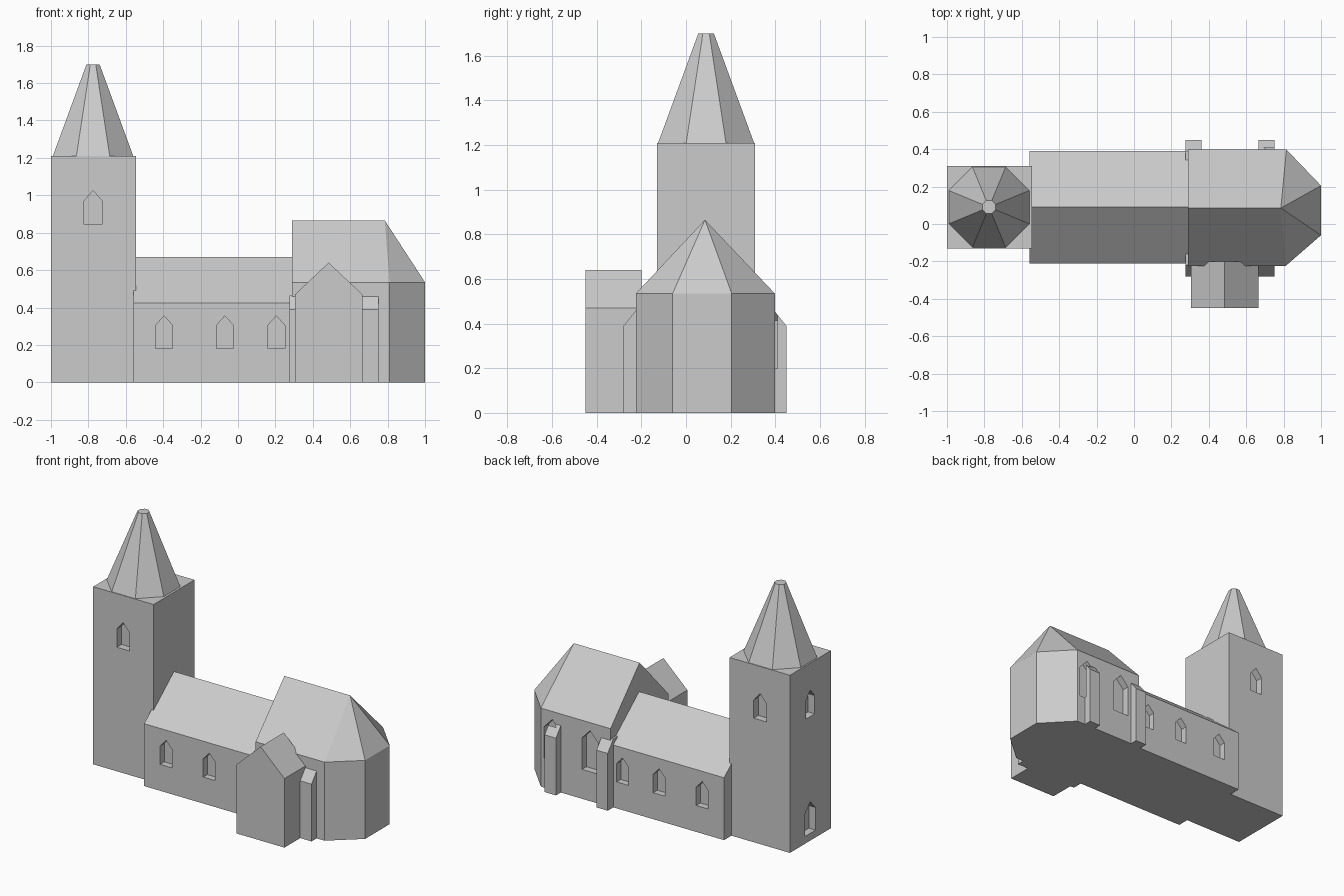
import bpy, bmesh, math
from mathutils import Vector, Matrix

if "Cube" in bpy.data.objects:
    bpy.data.objects.remove(bpy.data.objects["Cube"])

stone = bpy.data.materials.new("pale grey stone")
stone.diffuse_color = (0.6, 0.6, 0.6, 1)
stone.use_nodes = True
stone.node_tree.nodes["Principled BSDF"].inputs["Base Color"].default_value = stone.diffuse_color


def finish(name, bm):
    bmesh.ops.recalc_face_normals(bm, faces=bm.faces)
    me = bpy.data.meshes.new(name)
    bm.to_mesh(me)
    bm.free()
    me.materials.append(stone)
    ob = bpy.data.objects.new(name, me)
    bpy.context.collection.objects.link(ob)
    return ob


def prism(name, profile, axis, a, b):
    """Extrude a 2D profile along an axis: x takes (y, z), y takes (x, z), z takes (x, y)."""
    place = {"x": lambda u, v, t: (t, u, v),
             "y": lambda u, v, t: (u, t, v),
             "z": lambda u, v, t: (u, v, t)}[axis]
    bm = bmesh.new()
    base = bm.faces.new([bm.verts.new(place(u, v, a)) for u, v in profile])
    ext = bmesh.ops.extrude_face_region(bm, geom=[base])
    top = [g for g in ext["geom"] if isinstance(g, bmesh.types.BMVert)]
    bmesh.ops.translate(bm, verts=top, vec=Vector(place(0, 0, b - a)))
    return finish(name, bm)


def gable(u0, u1, z0, eave, ridge):
    return [(u0, z0), (u1, z0), (u1, eave), ((u0 + u1) / 2, ridge), (u0, eave)]


def window(c, w, z0, spring, tip, axis, a, b):
    """Pointed window cutter."""
    return prism("window_cutter", gable(c - w / 2, c + w / 2, z0, spring, tip), axis, a, b)


def cut(ob, cutters):
    for c in cutters:
        m = ob.modifiers.new("window", "BOOLEAN")
        m.operation, m.solver, m.object = "DIFFERENCE", "EXACT", c
    bpy.context.view_layer.update()
    dg = bpy.context.evaluated_depsgraph_get()
    me = bpy.data.meshes.new_from_object(ob.evaluated_get(dg))
    ob.modifiers.clear()
    ob.data = me


def discard(cutters):
    for c in cutters:
        bpy.data.objects.remove(c)


# Tower with belfry windows and a west door
tower = prism("tower", [(-1, -0.13), (-0.545, -0.13), (-0.545, 0.31), (-1, 0.31)], "z", 0, 1.21)
cs = [window(-0.775, 0.095, 0.845, 0.97, 1.025, "y", a, b) for a, b in ((-0.2, -0.08), (0.26, 0.4))]
cs.append(window(0.09, 0.095, 0.845, 0.97, 1.025, "x", -1.1, -0.95))
cs.append(window(0.09, 0.11, 0.05, 0.205, 0.265, "x", -1.1, -0.95))
cut(tower, cs)
discard(cs)

# Eight-sided spire with a blunt top
bm = bmesh.new()
k = 1 / math.cos(math.pi / 8)
bmesh.ops.create_cone(bm, cap_ends=True, segments=8, radius1=0.215 * k, radius2=0.035 * k, depth=0.49,
                      matrix=Matrix.Translation((-0.775, 0.09, 1.455)) @ Matrix.Rotation(math.pi / 8, 4, "Z"))
finish("spire", bm)

# Nave with three windows on each side
nave = prism("nave", gable(-0.21, 0.39, 0, 0.425, 0.67), "x", -0.56, 0.3)
cs = [window(x, 0.09, 0.18, 0.305, 0.355, "y", a, b)
      for x in (-0.395, -0.07, 0.205) for a, b in ((-0.3, -0.165), (0.345, 0.5))]
cut(nave, cs)
discard(cs)

# Choir walls with a three-sided apse
plan = [(0.29, -0.225), (0.81, -0.225), (1, -0.06), (1, 0.205), (0.815, 0.398), (0.29, 0.398)]
choir = prism("choir", plan, "z", 0, 0.535)

# Choir roof: gable at the west end, hipped over the apse
bm = bmesh.new()
eave = [bm.verts.new((x, y, 0.535)) for x, y in plan]
west = bm.verts.new((0.29, 0.085, 0.865))
apex = bm.verts.new((0.785, 0.085, 0.865))
bm.faces.new(eave)
bm.faces.new((eave[0], eave[1], apex, west))
bm.faces.new((eave[4], eave[5], west, apex))
bm.faces.new((eave[5], eave[0], west))
for i in (1, 2, 3):
    bm.faces.new((eave[i], eave[i + 1], apex))
finish("choir_roof", bm)

# Buttresses with sloping tops on both sides of the choir
buttresses = []
for x in (0.275, 0.665):
    for side, wall, out in (("front", -0.22, -0.28), ("back", 0.39, 0.45)):
        inner = wall + (0.06 if side == "front" else -0.06)
        buttresses.append(prism("buttress_" + side, [(inner, 0), (out, 0), (out, 0.39), (wall, 0.465), (inner, 0.465)],
                                "x", x, x + 0.085))

# Choir windows at the back; the eastern one also bites into its buttress
cs = [window(x, 0.12, 0.2, 0.415, 0.48, "y", 0.35, 0.41) for x in (0.445, 0.73)]
cut(choir, cs)
cut(buttresses[3], cs[1:])
discard(cs)

# Gabled side chapel
prism("side_chapel", gable(0.305, 0.665, 0, 0.47, 0.64), "y", -0.45, -0.2)
